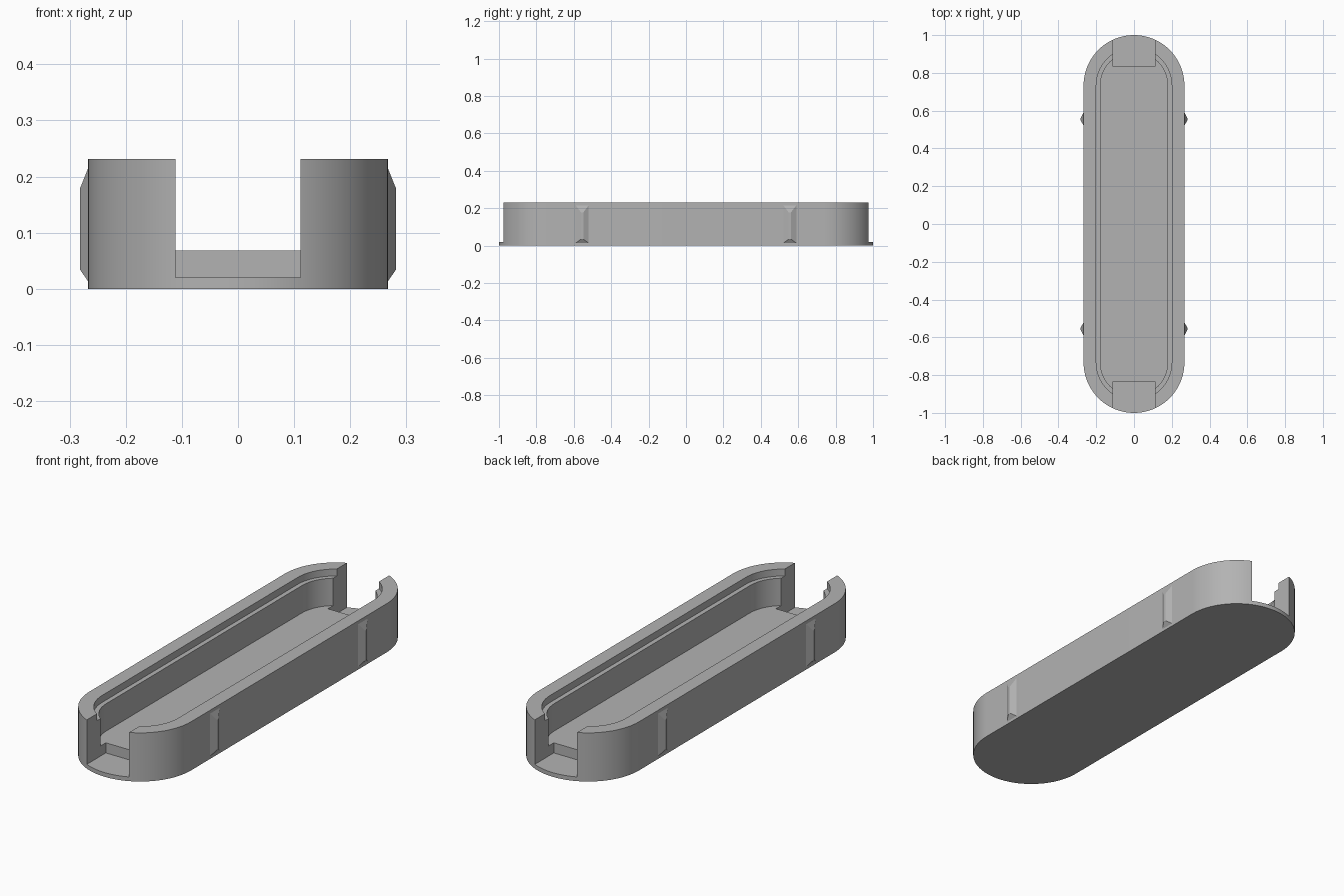
import bpy, bmesh
from math import sin, cos, pi, radians

if "Cube" in bpy.data.objects:
    bpy.data.objects.remove(bpy.data.objects["Cube"], do_unlink=True)

HEIGHT, HALF_W, STRAIGHT = 0.231, 0.267, 0.733
FLOOR, LEDGE = 0.068, 0.198

gray = bpy.data.materials.new("plain gray")
gray.use_nodes = True
gray.diffuse_color = (0.45, 0.45, 0.45, 1)
gray.node_tree.nodes["Principled BSDF"].inputs["Base Color"].default_value = (0.45, 0.45, 0.45, 1)


def make_object(name, bm):
    bmesh.ops.recalc_face_normals(bm, faces=bm.faces)
    mesh = bpy.data.meshes.new(name)
    bm.to_mesh(mesh)
    bm.free()
    mesh.materials.append(gray)
    obj = bpy.data.objects.new(name, mesh)
    bpy.context.collection.objects.link(obj)
    return obj


def prism(name, bottom, top):
    """Solid between two matching rings of points."""
    bm = bmesh.new()
    a = [bm.verts.new(p) for p in bottom]
    b = [bm.verts.new(p) for p in top]
    n = len(a)
    bm.faces.new(a[::-1])
    bm.faces.new(b)
    for i in range(n):
        bm.faces.new((a[i], a[(i + 1) % n], b[(i + 1) % n], b[i]))
    return make_object(name, bm)


def capsule(name, radius, z0, z1, steps=40):
    """Upright prism with straight sides and round ends."""
    ring = []
    for side in (1, -1):
        for i in range(steps + 1):
            t = pi * i / steps
            ring.append((side * radius * cos(t), side * (STRAIGHT + radius * sin(t))))
    return prism(name, [(x, y, z0) for x, y in ring], [(x, y, z1) for x, y in ring])


def box(name, x0, x1, y0, y1, z0, z1):
    ring = [(x0, y0), (x1, y0), (x1, y1), (x0, y1)]
    return prism(name, [(x, y, z0) for x, y in ring], [(x, y, z1) for x, y in ring])


def cut(target, cutter):
    cutter.hide_render = True
    mod = target.modifiers.new("cut", "BOOLEAN")
    mod.operation, mod.solver, mod.object = "DIFFERENCE", "EXACT", cutter
    bpy.context.view_layer.objects.active = target
    bpy.ops.object.modifier_apply(modifier=mod.name)
    bpy.data.objects.remove(cutter, do_unlink=True)


# Tray body with cavity, stepped rim and an open slot at each end
tray = capsule("tray_body", HALF_W, 0, HEIGHT)
cut(tray, capsule("cavity_cutter", 0.178, FLOOR, 0.4))
cut(tray, capsule("rim_cutter", 0.2, LEDGE, 0.4))
cut(tray, box("front_slot_cutter", -0.111, 0.111, -1.2, -0.833, 0.02, 0.4))
cut(tray, box("back_slot_cutter", -0.111, 0.111, 0.833, 1.2, 0.02, 0.4))

bpy.ops.object.select_all(action="DESELECT")
tray.select_set(True)
bpy.context.view_layer.objects.active = tray
bpy.ops.object.shade_smooth_by_angle(angle=radians(30))

# Snap ribs: wedge section, sloped at the top and bottom
SECTION = [(-0.035, 0), (-0.006, 1), (0.006, 1), (0.035, 0)]
for side, side_name in ((1, "left"), (-1, "right")):
    for end, end_name in ((-1, "front"), (1, "back")):
        pts = [(side * (HALF_W + 0.015 * d), end * 0.555 + y, d) for y, d in SECTION]
        prism(f"{end_name}_{side_name}_rib",
              [(x, y, 0.013 + 0.022 * d) for x, y, d in pts],
              [(x, y, 0.215 - 0.037 * d) for x, y, d in pts])
